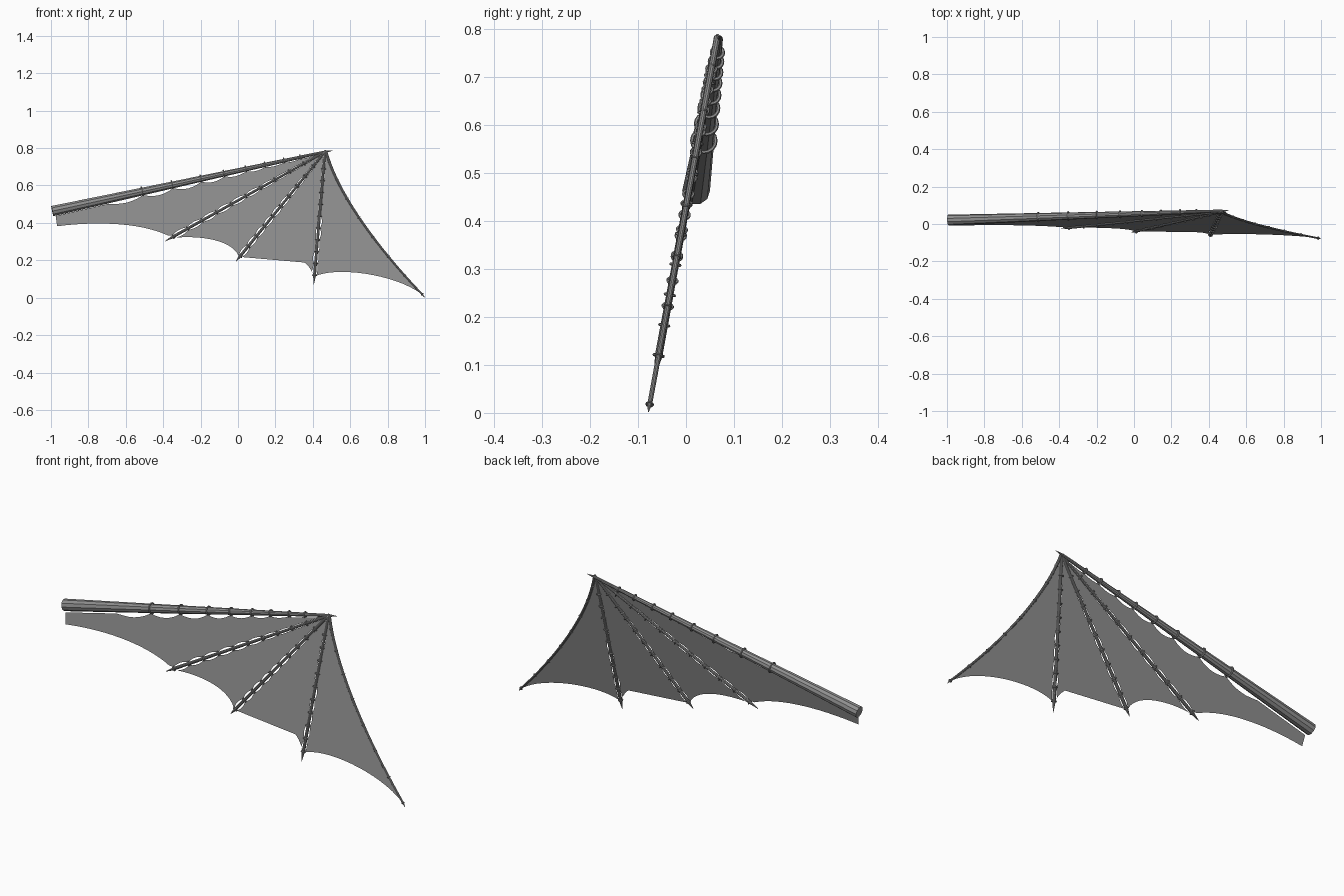
import bpy, bmesh
from mathutils import Vector
from mathutils.geometry import interpolate_bezier

if "Cube" in bpy.data.objects:
    bpy.data.objects.remove(bpy.data.objects["Cube"])

grey = bpy.data.materials.new("weathered grey")
grey.use_nodes = True
COLOUR = (0.27, 0.27, 0.27, 1)
grey.diffuse_color = COLOUR
grey.node_tree.nodes["Principled BSDF"].inputs["Base Color"].default_value = COLOUR

SLOPE = 0.184
NORMAL = Vector((0, -1, SLOPE)).normalized()


def on_wing(x, z):
    """Point on the leaning plane of the wing."""
    return Vector((x, SLOPE * z - 0.079, z))


def finish(name, smooth=True):
    obj = bpy.context.object
    obj.name = name
    obj.data.materials.clear()
    obj.data.materials.append(grey)
    if smooth:
        bpy.ops.object.shade_smooth_by_angle()


def tube(name, points, radii):
    curve = bpy.data.curves.new(name, "CURVE")
    curve.dimensions = "3D"
    curve.bevel_depth = 1
    curve.bevel_resolution = 3
    curve.use_fill_caps = True
    spline = curve.splines.new("POLY")
    spline.points.add(len(points) - 1)
    for p, co, r in zip(spline.points, points, radii):
        p.co = (*co, 1)
        p.radius = r
    obj = bpy.data.objects.new(name, curve)
    bpy.context.collection.objects.link(obj)
    bpy.ops.object.select_all(action="DESELECT")
    obj.select_set(True)
    bpy.context.view_layer.objects.active = obj
    bpy.ops.object.convert(target="MESH")
    finish(name)


def ring(name, centre, axis, radius, thickness=0.003):
    bpy.ops.mesh.primitive_torus_add(
        major_segments=16, minor_segments=6, major_radius=radius,
        minor_radius=thickness, location=centre,
        rotation=axis.to_track_quat("Z", "Y").to_euler())
    finish(name)


def laced_edge(start, end, knots, radii, side, depth):
    """Cloth edge tied to a spar at the knots, sagging away in between."""
    axis = end - start
    out = axis.normalized().cross(NORMAL) * side
    steps = 6
    pts = []
    for a, b in zip(knots, knots[1:]):
        for i in range(steps):
            u = i / steps
            t = a + (b - a) * u
            gap = radii[0] + (radii[1] - radii[0]) * t
            sag = depth * min(1, 2 * t) * 4 * u * (1 - u)
            pts.append(start + axis * t + out * (gap + sag))
    pts.append(start + axis * knots[-1] + out * radii[1])
    return pts


def panel(name, left, right, hem):
    bottom = interpolate_bezier(*[on_wing(*p) for p in hem], 16)
    outline = bottom + right[::-1] + left
    bm = bmesh.new()
    face = bm.faces.new([bm.verts.new(p) for p in outline])
    bmesh.ops.triangulate(bm, faces=[face])
    mesh = bpy.data.meshes.new(name)
    bm.to_mesh(mesh)
    bm.free()
    obj = bpy.data.objects.new(name, mesh)
    bpy.context.collection.objects.link(obj)
    bpy.context.view_layer.objects.active = obj
    finish(name, smooth=False)


# Main boom, thick at the root and pointed past the apex
apex = on_wing(0.465, 0.78)
root, head = Vector((-0.993, 0.021, 0.463)), Vector((0.465, 0.07, 0.78))
R_ROOT, R_HEAD = 0.029, 0.007
tube("main_boom", [root, head, Vector((0.507, 0.072, 0.787))],
     [R_ROOT, R_HEAD, 0.0008])
boom_knots = [0.09, 0.15, 0.22, 0.29, 0.37, 0.455, 0.56, 0.67]
for t in boom_knots:
    ring("boom_lashing", head.lerp(root, t), root - head,
         R_HEAD + (R_ROOT - R_HEAD) * t + 0.003, 0.004)
boom_edge = laced_edge(apex, on_wing(-0.993, 0.463), [0.04] + boom_knots + [0.8],
                       (R_HEAD, R_ROOT * 0.9), -1, 0.02)
boom_edge.append(on_wing(-0.975, 0.437))

# Three straight spars with lashings, pointed at both ends
spar_edges = []
R_SPAR = 0.008
for name, x, z, last in (("inner_spar", -0.39, 0.302, 0.95),
                         ("middle_spar", -0.012, 0.193, 0.95),
                         ("outer_spar", 0.405, 0.07, 0.93)):
    tip = on_wing(x, z)
    axis = tip - apex
    tube(name, [apex - axis.normalized() * 0.01, apex, apex + axis * last, tip],
         [0.003, 0.006, R_SPAR, 0.0008])
    knots = [0.04 + (last - 0.04) * i / 10 for i in range(11)]
    for t in knots[1:]:
        ring(name + "_lashing", apex + axis * t, axis, R_SPAR + 0.002)
    spar_edges.append([laced_edge(apex, tip, knots, (0.005, R_SPAR), s, 0.009)
                      for s in (1, -1)])

# Curved outer spar along the free edge
rod = interpolate_bezier(on_wing(0.47, 0.785), on_wing(0.53, 0.56),
                         on_wing(0.742, 0.27), on_wing(0.985, 0.018), 24)
tube("curved_edge_spar", rod + [on_wing(0.998, 0.002)],
     [0.007 - 0.002 * i / 23 for i in range(24)] + [0.0008])
for i in range(2, 24, 3):
    ring("edge_lashing", rod[i], rod[i] - rod[i - 1], 0.007, 0.002)

# Cloth panels between the spars
inner, middle, outer = spar_edges
panel("root_panel", boom_edge, inner[0],
      [(-0.967, 0.382), (-0.75, 0.41), (-0.52, 0.4), (-0.375, 0.333)])
panel("inner_panel", inner[1], middle[0],
      [(-0.345, 0.32), (-0.22, 0.333), (-0.04, 0.315), (0.003, 0.225)])
panel("middle_panel", middle[1], outer[0],
      [(0.03, 0.223), (0.13, 0.287), (0.365, 0.246), (0.402, 0.122)])
panel("outer_panel", outer[1], rod,
      [(0.425, 0.12), (0.55, 0.165), (0.846, 0.122), (0.98, 0.02)])
